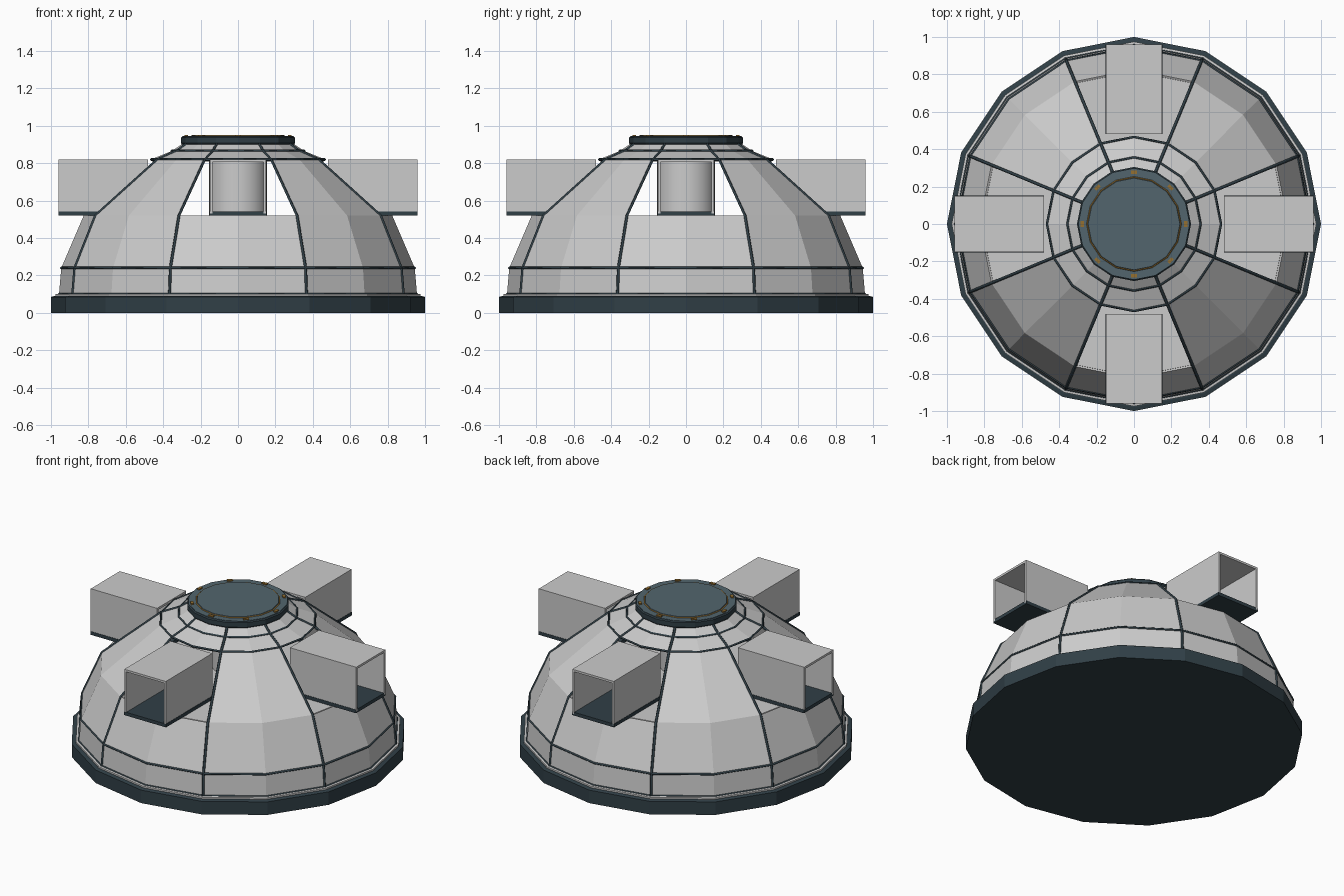
import bpy, bmesh
from math import sin, cos, pi, radians
from mathutils import Matrix

if "Cube" in bpy.data.objects:
    bpy.data.objects.remove(bpy.data.objects["Cube"])

N = 16


def material(name, rgb):
    m = bpy.data.materials.new(name)
    m.diffuse_color = (*rgb, 1)
    m.use_nodes = True
    m.node_tree.nodes["Principled BSDF"].inputs["Base Color"].default_value = m.diffuse_color
    return m


DARK = material("dark_metal", (0.03, 0.05, 0.062))
GLASS = material("blue_grey", (0.085, 0.13, 0.155))
AMBER = material("amber", (0.3, 0.16, 0.03))


def finish(name, bm, mat=None):
    bmesh.ops.recalc_face_normals(bm, faces=bm.faces)
    me = bpy.data.meshes.new(name)
    bm.to_mesh(me)
    bm.free()
    ob = bpy.data.objects.new(name, me)
    bpy.context.collection.objects.link(ob)
    if mat:
        me.materials.append(mat)
    return ob


def point(r, z, i, n=N):
    a = 2 * pi * i / n
    return (r * cos(a), r * sin(a), z)


def lathe(name, profile, mat=None, n=N, caps=True, skip=lambda row, i: False):
    bm = bmesh.new()
    rows = [[bm.verts.new(point(r, z, i, n)) for i in range(n)] for r, z in profile]
    for k in range(len(rows) - 1):
        for i in range(n):
            if not skip(k, i):
                j = (i + 1) % n
                bm.faces.new((rows[k][i], rows[k][j], rows[k + 1][j], rows[k + 1][i]))
    if caps:
        bm.faces.new(rows[0])
        bm.faces.new(rows[-1])
    return finish(name, bm, mat)


def tube(name, pts, cyclic, radius, mat):
    cu = bpy.data.curves.new(name, 'CURVE')
    cu.dimensions = '3D'
    cu.bevel_depth = radius
    cu.bevel_resolution = 0
    cu.use_fill_caps = True
    sp = cu.splines.new('POLY')
    sp.points.add(len(pts) - 1)
    for p, co in zip(sp.points, pts):
        p.co = (*co, 1)
    sp.use_cyclic_u = cyclic
    cu.materials.append(mat)
    ob = bpy.data.objects.new(name, cu)
    bpy.context.collection.objects.link(ob)


def block(name, size, loc, angle, mat=None):
    bm = bmesh.new()
    bmesh.ops.create_cube(bm, size=1)
    bmesh.ops.scale(bm, vec=size, verts=bm.verts)
    bmesh.ops.translate(bm, vec=loc, verts=bm.verts)
    bm.transform(Matrix.Rotation(angle, 4, 'Z'))
    return finish(name, bm, mat)


# base plinth and sill
lathe("base_plinth", [(1.0, 0), (1.0, 0.085), (0.98, 0.09)], DARK)
lathe("base_sill", [(0.975, 0.085), (0.975, 0.1), (0.94, 0.105)])

# dome shell with four open bays
PROFILE = [(0.957, 0.1), (0.945, 0.24), (0.825, 0.52), (0.465, 0.82), (0.355, 0.865), (0.295, 0.905)]
dome = lathe("dome_shell", PROFILE, caps=False,
             skip=lambda k, i: k == 2 and i % 4 in (0, 3))
sol = dome.modifiers.new("thickness", 'SOLIDIFY')
sol.thickness = 0.012
sol.offset = -1

# deck and central column visible through the bays
lathe("inner_deck", [(0.82, 0.5), (0.815, 0.518)])
col = lathe("central_column", [(0.155, 0.51), (0.155, 0.9)], n=32)
for p in col.data.polygons:
    p.use_smooth = len(p.vertices) == 4

# dark ribs and hoops
for i in range(1, N, 2):
    tube("rib", [point(r, z, i) for r, z in PROFILE], False, 0.008, DARK)
for k in (0, 1, 3, 4):
    r, z = PROFILE[k]
    tube("hoop", [point(r, z, i) for i in range(N)], True, 0.007, DARK)

# four open box hoods
for q in range(4):
    a = q * pi / 2
    block("hood_roof", (0.48, 0.3, 0.014), (0.72, 0, 0.813), a)
    for s in (-1, 1):
        block("hood_side", (0.48, 0.014, 0.28), (0.72, s * 0.143, 0.67), a)
    block("hood_floor", (0.48, 0.304, 0.022), (0.72, 0, 0.531), a, DARK)

# top hatch
lathe("hatch_collar", [(0.3, 0.9), (0.305, 0.907), (0.305, 0.937), (0.298, 0.943)], DARK)
lathe("hatch_rim", [(0.296, 0.94), (0.296, 0.945)], GLASS)
lathe("hatch_lid", [(0.25, 0.94), (0.245, 0.95)], GLASS)
tube("hatch_seal", [point(0.25, 0.944, i) for i in range(N)], True, 0.005, AMBER)
for i in range(8):
    block("hatch_light", (0.018, 0.034, 0.012), (0.276, 0, 0.946), i * pi / 4, AMBER)
